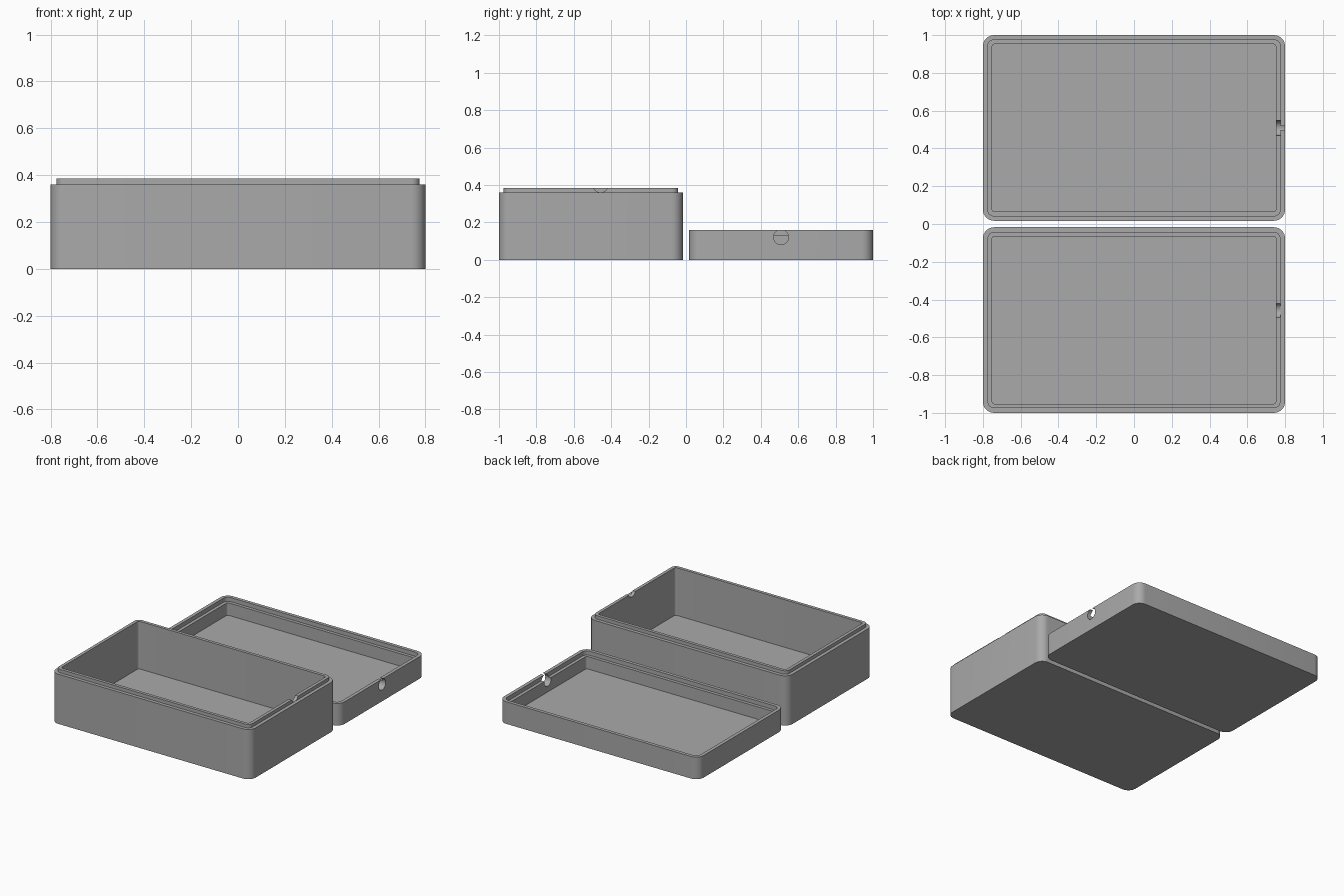
import bpy, bmesh, math

if "Cube" in bpy.data.objects:
    bpy.data.objects.remove(bpy.data.objects["Cube"], do_unlink=True)

# Overall tray sizes
HALF_X, HALF_Y, CENTRE_Y = 0.8, 0.4915, 0.5085
RADIUS, LIP, WALL, FLOOR = 0.06, 0.025, 0.048, 0.04
SEGMENTS = 8

grey = bpy.data.materials.new("plain grey")
grey.use_nodes = True
colour = (0.4, 0.4, 0.4, 1)
grey.diffuse_color = colour
grey.node_tree.nodes["Principled BSDF"].inputs["Base Color"].default_value = colour


def outline(inset):
    """Rounded rectangle inset from the outer wall."""
    r = max(RADIUS - inset, 0.015)
    cx, cy = HALF_X - inset - r, HALF_Y - inset - r
    points = []
    for corner, (sx, sy) in enumerate([(1, 1), (-1, 1), (-1, -1), (1, -1)]):
        for i in range(SEGMENTS + 1):
            a = (corner + i / SEGMENTS) * math.pi / 2
            points.append((sx * cx + r * math.cos(a), sy * cy + r * math.sin(a)))
    return points


def tray(name, centre_y, profile):
    """Loft rounded rectangles along a wall profile of (inset, height)."""
    bm = bmesh.new()
    rings = [[bm.verts.new((x, y + centre_y, z)) for x, y in outline(inset)]
             for inset, z in profile]
    for a, b in zip(rings, rings[1:]):
        for i in range(len(a)):
            j = (i + 1) % len(a)
            bm.faces.new((a[i], a[j], b[j], b[i]))
    bm.faces.new(rings[0][::-1])
    bm.faces.new(rings[-1])
    bmesh.ops.recalc_face_normals(bm, faces=bm.faces)
    mesh = bpy.data.meshes.new(name)
    bm.to_mesh(mesh)
    bm.free()
    obj = bpy.data.objects.new(name, mesh)
    bpy.context.collection.objects.link(obj)
    mesh.materials.append(grey)
    return obj


def cut_cable_hole(obj, y, z, radius=0.04):
    """Drill a round hole through the +x wall."""
    bpy.ops.mesh.primitive_cylinder_add(
        vertices=32, radius=radius, depth=0.2,
        location=(HALF_X, y, z), rotation=(0, math.pi / 2, 0))
    cutter = bpy.context.object
    cutter.name = "hole_cutter"
    cutter.hide_render = True
    cutter.data.materials.append(grey)
    mod = obj.modifiers.new("cable hole", "BOOLEAN")
    mod.operation, mod.solver, mod.object = "DIFFERENCE", "EXACT", cutter
    bpy.ops.object.select_all(action="DESELECT")
    obj.select_set(True)
    bpy.context.view_layer.objects.active = obj
    bpy.ops.object.modifier_apply(modifier=mod.name)
    bpy.data.objects.remove(cutter, do_unlink=True)
    bpy.ops.object.shade_smooth_by_angle(angle=math.radians(30))


# Deep box with a raised inner lip
box = tray("box_base", -CENTRE_Y, [
    (0, 0), (0, 0.36), (LIP, 0.36), (LIP, 0.385), (WALL, 0.385), (WALL, FLOOR)])
cut_cable_hole(box, -0.457, 0.4)

# Shallow lid with a rebate that receives the lip
lid = tray("box_lid", CENTRE_Y, [
    (0, 0), (0, 0.16), (LIP, 0.16), (LIP, 0.13), (WALL, 0.13), (WALL, FLOOR)])
cut_cable_hole(lid, 0.508, 0.1215)
